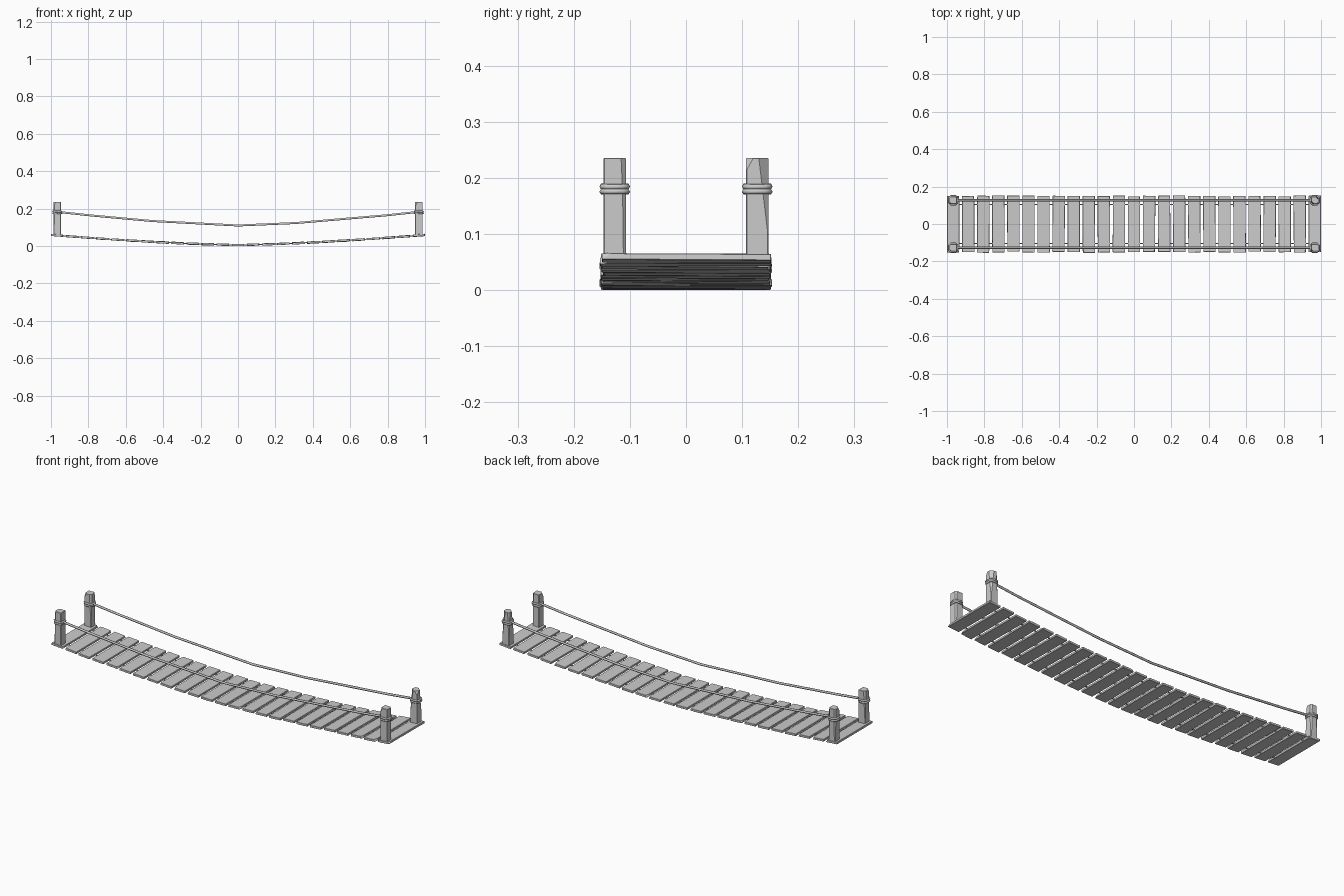
import bpy, bmesh, math, random
from mathutils import Vector, Matrix

if "Cube" in bpy.data.objects:
    bpy.data.objects.remove(bpy.data.objects["Cube"])

random.seed(4)
PLANKS, PITCH = 25, 0.0806


def deck_z(x):
    return 0.0062 + 0.0535 * abs(x) ** 1.5


def rail_z(x):
    return 0.110 + 0.077 * abs(x) ** 1.5


def chip(bm, co, no):
    # slice off a corner and close the cut
    geom = bm.verts[:] + bm.edges[:] + bm.faces[:]
    r = bmesh.ops.bisect_plane(bm, geom=geom, plane_co=co, plane_no=no, clear_outer=True)
    edges = [e for e in r['geom_cut'] if isinstance(e, bmesh.types.BMEdge)]
    if edges:
        bmesh.ops.contextual_create(bm, geom=edges)


def block(name, size, matrix, bevel, chips):
    bm = bmesh.new()
    bmesh.ops.create_cube(bm, size=1)
    bmesh.ops.scale(bm, vec=size, verts=bm.verts)
    if bevel:
        bmesh.ops.bevel(bm, geom=bm.edges[:], offset=bevel, segments=1, affect='EDGES')
    for co, no in chips:
        chip(bm, Vector(co), Vector(no).normalized())
    bmesh.ops.recalc_face_normals(bm, faces=bm.faces)
    me = bpy.data.meshes.new(name)
    bm.to_mesh(me)
    bm.free()
    ob = bpy.data.objects.new(name, me)
    ob.matrix_world = matrix
    bpy.context.collection.objects.link(ob)
    return ob


def rope(name, pts, radius, cyclic=False):
    cu = bpy.data.curves.new(name, 'CURVE')
    cu.dimensions = '3D'
    cu.bevel_depth = radius
    cu.bevel_resolution = 1
    cu.use_fill_caps = not cyclic
    sp = cu.splines.new('POLY')
    sp.points.add(len(pts) - 1)
    for p, co in zip(sp.points, pts):
        p.co = (*co, 1)
    sp.use_cyclic_u = cyclic
    ob = bpy.data.objects.new(name, cu)
    bpy.context.collection.objects.link(ob)


# deck planks following the sag
for i in range(PLANKS):
    x = (i - PLANKS // 2) * PITCH
    end = i in (0, PLANKS - 1)
    slope = (deck_z(x + 0.01) - deck_z(x - 0.01)) / 0.02
    w, l, t = 0.0655, 0.302 + random.uniform(-0.004, 0.004), 0.0115
    chips = []
    for s in (-1, 1):
        if random.random() < 0.6:
            a = random.choice((-1, 1))
            chips.append(((a * w / 2, s * (l / 2 - random.uniform(0.008, 0.025)), t / 2),
                          (a, s * 0.35, random.uniform(0.3, 0.9))))
    m = (Matrix.Translation((x, random.uniform(-0.002, 0.002), deck_z(x)))
         @ Matrix.Rotation(-math.atan(slope), 4, 'Y')
         @ Matrix.Rotation(random.uniform(-0.006, 0.006), 4, 'X')
         @ Matrix.Rotation(0 if end else random.uniform(-0.008, 0.008), 4, 'Z'))
    block(f"plank_{i + 1}", (w, l, t), m, 0.001, chips)

# thin ropes threaded through the planks
for s, side in ((-1, "front"), (1, "back")):
    pts = [((i - 12) * PITCH, s * 0.104, deck_z((i - 12) * PITCH)) for i in range(PLANKS)]
    rope(f"deck_rope_{side}", pts, 0.003)

# corner posts with chipped edges and rope lashings
for sx, end in ((-1, "left"), (1, "right")):
    for sy, side in ((-1, "front"), (1, "back")):
        px, py, h = sx * 0.967, sy * 0.127, 0.178
        chips = []
        for _ in range(3):
            a, b = random.choice((-1, 1)), random.choice((-1, 1))
            z = random.uniform(-0.03, h / 2 - 0.02)
            chips.append(((a * 0.02, b * 0.0145, z), (a, b, random.uniform(0.0, 0.15))))
        a, b = random.choice((-1, 1)), random.choice((-1, 1))
        chips.append(((a * 0.02, b * 0.02, h / 2 - 0.024), (a, b, 0.55)))
        block(f"post_{end}_{side}", (0.04, 0.04, h),
              Matrix.Translation((px, py, 0.236 - h / 2)), 0.0015, chips)
        for k, z in enumerate((0.1755, 0.185)):
            r, c = 0.0222, 0.013
            ring = [(r, -c), (r, c), (c, r), (-c, r), (-r, c), (-r, -c), (-c, -r), (c, -r)]
            tilt = 0.03 * (-1) ** k
            rope(f"lashing_{end}_{side}_{k + 1}",
                 [(px + u, py + v, z + tilt * u) for u, v in ring], 0.0052, True)

# sagging hand ropes
for s, side in ((-1, "front"), (1, "back")):
    xs = [-0.965, -0.8, -0.46, 0, 0.31, 0.8, 0.965]
    rope(f"hand_rope_{side}", [(x, s * 0.127, rail_z(x)) for x in xs], 0.006)
